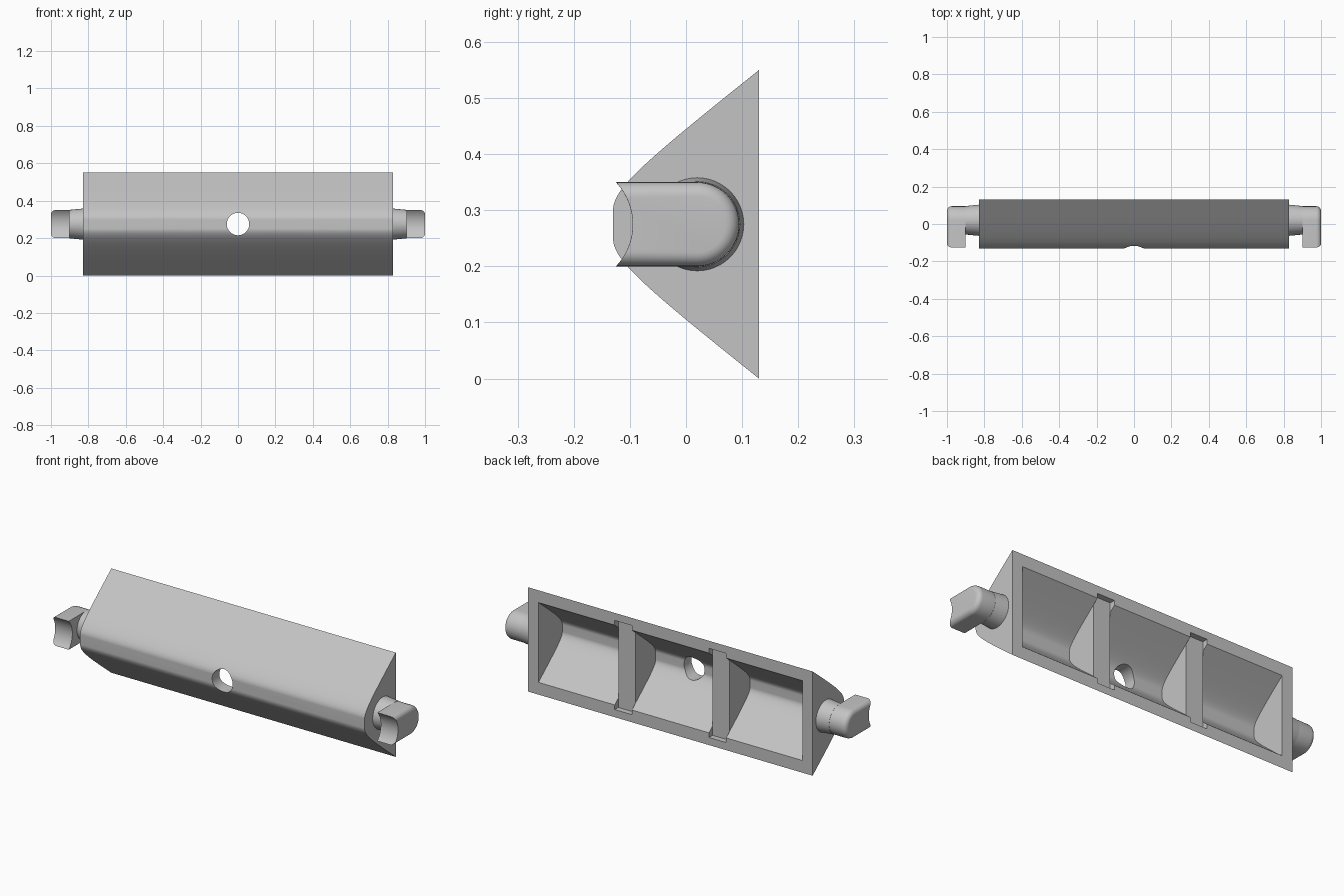
import bpy, bmesh, math

cube = bpy.data.objects.get("Cube")
if cube:
    bpy.data.objects.remove(cube, do_unlink=True)

MID = 0.275      # height of the lengthwise axis
BACK = 0.13      # y of the open back
BODY_X = 0.83    # half length of the body

grey = bpy.data.materials.new("light_grey")
grey.use_nodes = True
grey.diffuse_color = (0.55, 0.55, 0.55, 1)
grey.node_tree.nodes["Principled BSDF"].inputs["Base Color"].default_value = (0.55, 0.55, 0.55, 1)


def loft(name, rings):
    """Skin a list of matching closed rings and cap both ends."""
    bm = bmesh.new()
    loops = [[bm.verts.new(p) for p in ring] for ring in rings]
    n = len(loops[0])
    for a, b in zip(loops, loops[1:]):
        for i in range(n):
            j = (i + 1) % n
            bm.faces.new((a[i], a[j], b[j], b[i]))
    bm.faces.new(loops[0][::-1])
    bm.faces.new(loops[-1])
    bmesh.ops.recalc_face_normals(bm, faces=bm.faces)
    mesh = bpy.data.meshes.new(name)
    bm.to_mesh(mesh)
    bm.free()
    mesh.materials.append(grey)
    obj = bpy.data.objects.new(name, mesh)
    bpy.context.collection.objects.link(obj)
    return obj


def extrude(name, profile, x0, x1):
    return loft(name, [[(x, y, z) for y, z in profile] for x in (x0, x1)])


def activate(obj):
    bpy.ops.object.select_all(action='DESELECT')
    obj.select_set(True)
    bpy.context.view_layer.objects.active = obj


def combine(obj, other, operation):
    activate(obj)
    mod = obj.modifiers.new("combine", 'BOOLEAN')
    mod.operation = operation
    mod.solver = 'EXACT'
    mod.object = other
    bpy.ops.object.modifier_apply(modifier=mod.name)
    bpy.data.objects.remove(other, do_unlink=True)


def smooth(obj):
    activate(obj)
    bpy.ops.object.shade_smooth_by_angle(angle=math.radians(30))


# Hyperbolic wedge section with a narrow flat nose
def wedge(scale=1.0, tail=None):
    a, k2, flat, steps = 0.068, 1.65, 0.025, 28
    half = []
    for i in range(steps + 1):
        u = 0.25 * (i / steps) ** 1.3
        y = min(math.sqrt(a * a + k2 * u * u) - a - BACK, BACK)
        half.append((BACK + (y - BACK) * scale, (u + flat) * scale))
    half[-1] = (BACK, MID * scale)
    if tail:
        half.append((tail, MID * scale))
    return [(y, MID + h) for y, h in reversed(half)] + [(y, MID - h) for y, h in half]


def box(y0, y1, z0, z1):
    return [(y0, z0), (y1, z0), (y1, z1), (y0, z1)]


# Hollow body with three bays
body = extrude("body", wedge(), -BODY_X, BODY_X)
for x0, x1 in ((-0.77, -0.325), (-0.225, 0.225), (0.325, 0.77)):
    combine(body, extrude("bay_cutter", wedge(0.765, 0.2), x0, x1), 'DIFFERENCE')

# Shallow slots where the dividers meet the back rim
for x in (-0.275, 0.275):
    slot = extrude("slot_cutter", box(0.1, 0.2, 0.04, 0.51), x - 0.05, x + 0.05)
    combine(body, slot, 'DIFFERENCE')

# Round hole through the nose
circle = [2 * math.pi * i / 48 for i in range(48)]
hole = loft("hole_cutter", [[(0.06 * math.cos(t), y, MID + 0.06 * math.sin(t)) for t in circle]
                            for y in (-0.2, 0.02)])
combine(body, hole, 'DIFFERENCE')
smooth(body)


# Hook section: round back, straight sides, hollowed front
def hook_ring(x, inset):
    r = 0.075 - inset
    ring = []
    for i in range(25):
        t = math.pi * (i / 24 - 0.5)
        ring.append((x, 0.02 + r * math.cos(t), MID + r * math.sin(t)))
    for i in range(17):
        h = r * (1 - i / 8)
        ring.append((x, math.sqrt(0.109 ** 2 - h * h) - 0.204, MID + h))
    return ring


# Tapered pivot with a forward hook at each end
for side, label in ((1, "left"), (-1, "right")):
    fillet = 0.025
    rings = [hook_ring(side * 0.9, 0)]
    for i in range(7):
        t = math.pi / 2 * i / 6
        rings.append(hook_ring(side * (1 - fillet + fillet * math.sin(t)),
                               fillet * (1 - math.cos(t))))
    hook = loft(label + "_hook", rings)
    smooth(hook)
    pivot = loft(label + "_pivot", [[(side * x, 0.02 + r * math.cos(t), MID + r * math.sin(t))
                                     for t in circle] for x, r in ((0.82, 0.084), (0.902, 0.076))])
    smooth(pivot)
